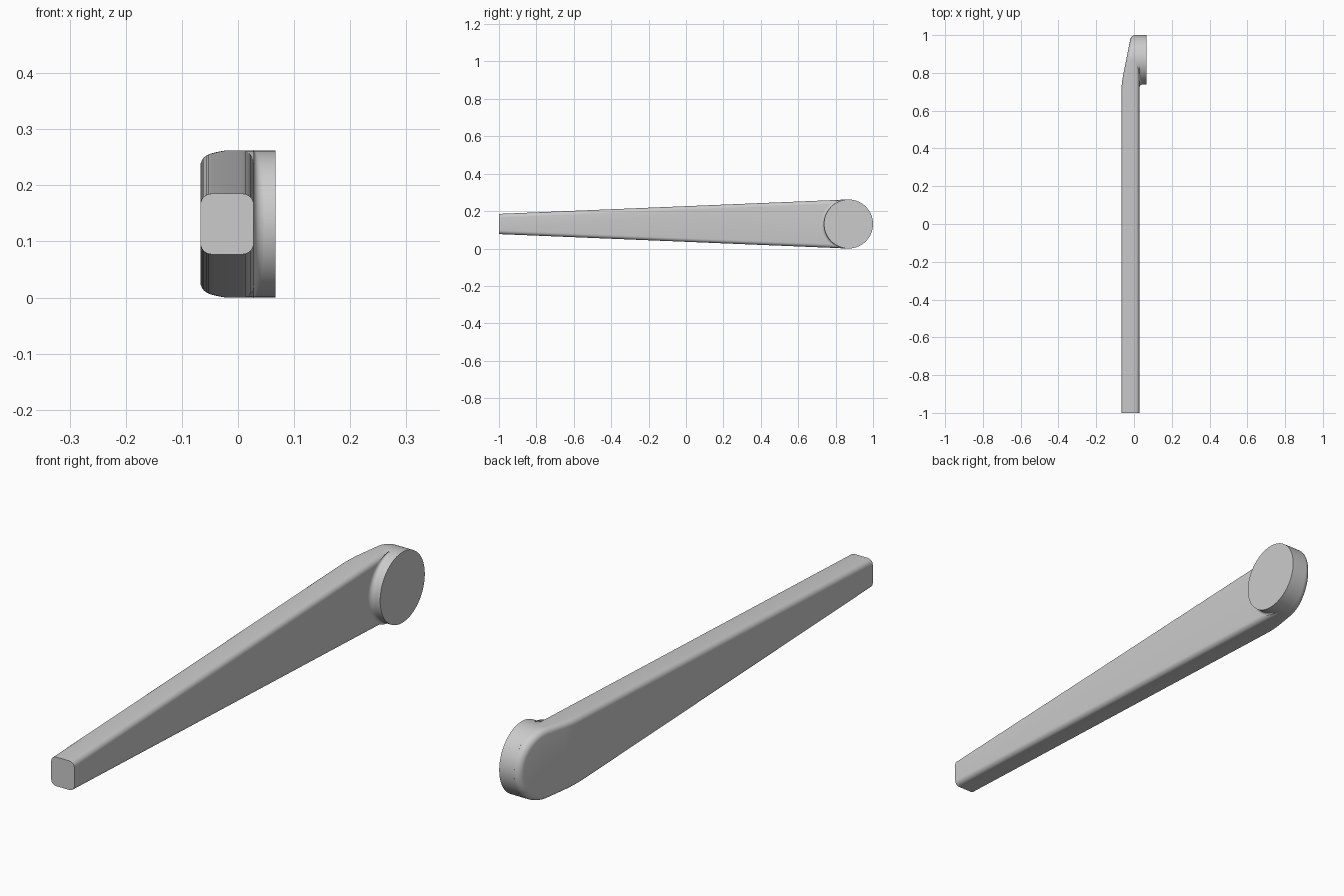
import bpy, bmesh, math

cube = bpy.data.objects.get("Cube")
if cube:
    bpy.data.objects.remove(cube, do_unlink=True)

R = 0.131                  # hub radius
CY, CZ = 1 - R, R          # hub centre
BACK, FACE, HUB = -0.067, 0.028, 0.067
KNEE, BLEND, SLOPE = 0.74, 0.05, 0.2

grey = bpy.data.materials.new("light_grey")
grey.use_nodes = True
colour = (0.6, 0.6, 0.6, 1)
grey.diffuse_color = colour
grey.node_tree.nodes["Principled BSDF"].inputs["Base Color"].default_value = colour


def finish(bm, name, angle=30):
    bmesh.ops.recalc_face_normals(bm, faces=bm.faces)
    mesh = bpy.data.meshes.new(name)
    bm.to_mesh(mesh)
    bm.free()
    mesh.materials.append(grey)
    obj = bpy.data.objects.new(name, mesh)
    bpy.context.collection.objects.link(obj)
    bpy.ops.object.select_all(action='DESELECT')
    obj.select_set(True)
    bpy.context.view_layer.objects.active = obj
    bpy.ops.object.shade_smooth_by_angle(angle=math.radians(angle))
    return obj


def slant(y):
    # soft knee leading into the slanted back
    if y <= KNEE - BLEND:
        return 0
    if y >= KNEE + BLEND:
        return SLOPE * (y - KNEE)
    return SLOPE * (y - KNEE + BLEND) ** 2 / (4 * BLEND)


# Tapered arm with a round end
bm = bmesh.new()
tilt = math.radians(2.4)
steps = 40
outline = [(-1, CZ - 0.054)]
for i in range(steps + 1):
    a = -math.pi / 2 - tilt + (math.pi + 2 * tilt) * i / steps
    outline.append((CY + R * math.cos(a), CZ + R * math.sin(a)))
outline.append((-1, CZ + 0.054))
side = bm.faces.new([bm.verts.new((BACK, y, z)) for y, z in outline])
ext = bmesh.ops.extrude_face_region(bm, geom=[side])
for v in ext["geom"]:
    if isinstance(v, bmesh.types.BMVert):
        v.co.x = FACE
rim = [e for e in bm.edges
       if abs(e.verts[0].co.x - e.verts[1].co.x) < 1e-5
       and max(v.co.y for v in e.verts) > -0.99]
ends = [e for e in bm.edges
        if abs(e.verts[0].co.x - e.verts[1].co.x) < 1e-5 and e not in rim]
bmesh.ops.bevel(bm, geom=rim, offset=0.02, offset_type='OFFSET',
                segments=6, profile=0.5, affect='EDGES', clamp_overlap=False)
for i in range(7):
    y = KNEE - BLEND + 2 * BLEND * i / 6
    bmesh.ops.bisect_plane(bm, geom=bm.verts[:] + bm.edges[:] + bm.faces[:],
                           plane_co=(0, y, 0), plane_no=(0, 1, 0))
for v in bm.verts:
    if v.co.x < -0.02:
        v.co.x += slant(v.co.y)
finish(bm, "lever_arm")

# Flat round hub
bm = bmesh.new()
segments = 96
rings = []
for x in (0.006, HUB):
    rings.append([bm.verts.new((x, CY + R * math.cos(2 * math.pi * i / segments),
                                CZ + R * math.sin(2 * math.pi * i / segments)))
                  for i in range(segments)])
for i in range(segments):
    j = (i + 1) % segments
    bm.faces.new((rings[0][i], rings[0][j], rings[1][j], rings[1][i]))
for ring in rings:
    bm.faces.new(ring)
finish(bm, "hub")

# Concave fillet between hub and arm, fading out along the sides
bm = bmesh.new()
fillet = 0.018
rows = []
for i in range(41):
    a = math.radians(-80 + 4 * i)
    f = fillet * math.cos(a)
    row = []
    for k in range(7):
        t = math.pi / 2 * k / 6
        r = R + f * (1 - math.sin(t))
        x = FACE + f * (1 - math.cos(t))
        row.append(bm.verts.new((x, CY - r * math.cos(a), CZ + r * math.sin(a))))
    rows.append(row)
for p, q in zip(rows, rows[1:]):
    for k in range(6):
        bm.faces.new((p[k], q[k], q[k + 1], p[k + 1]))
# Fillet must face outward, towards the open side
bmesh.ops.recalc_face_normals(bm, faces=bm.faces)
obj = finish(bm, "hub_fillet", 60)
if sum(p.normal.x for p in obj.data.polygons) < 0:
    obj.data.flip_normals()
